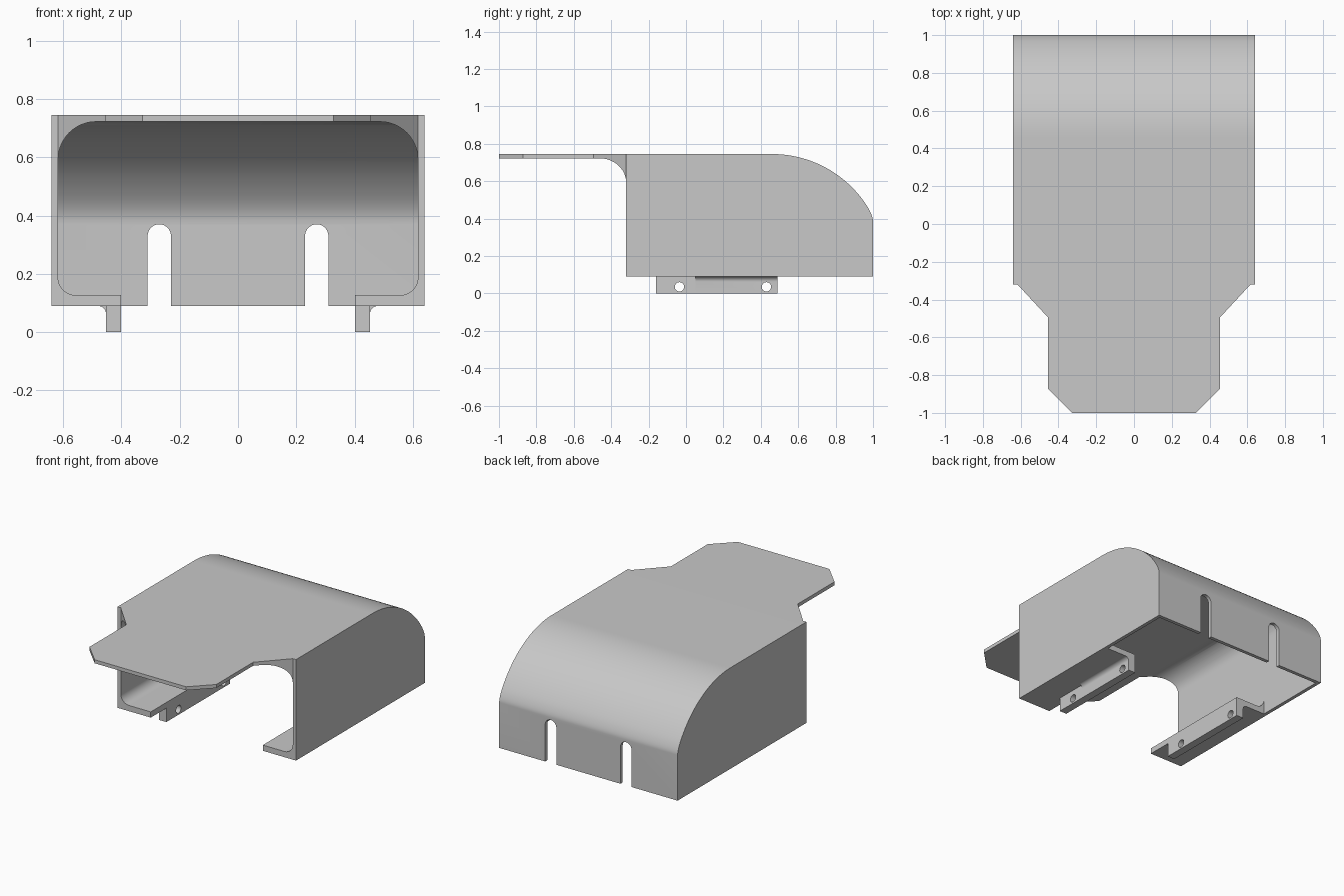
import bpy, bmesh
from math import sin, cos, pi, radians

if "Cube" in bpy.data.objects:
    bpy.data.objects.remove(bpy.data.objects["Cube"])

grey = bpy.data.materials.new("light_grey")
grey.use_nodes = True
grey.diffuse_color = (0.58, 0.58, 0.58, 1)
grey.node_tree.nodes["Principled BSDF"].inputs["Base Color"].default_value = grey.diffuse_color


def arc(cu, cv, r, start, end, steps=12):
    angles = [radians(start + (end - start) * i / steps) for i in range(steps + 1)]
    return [(cu + r * cos(a), cv + r * sin(a)) for a in angles]


def blend(p, c, q, steps=6):
    """Rounded corner from p to q, pulled towards c."""
    ts = [i / steps for i in range(1, steps + 1)]
    return [tuple((1 - t) ** 2 * a + 2 * t * (1 - t) * b + t * t * d
                  for a, b, d in zip(p, c, q)) for t in ts]


def prism(name, points, axis, lo, hi):
    """Extrude a flat profile along x, y or z."""
    place = {"x": lambda u, v, w: (w, u, v),
             "y": lambda u, v, w: (u, w, v),
             "z": lambda u, v, w: (u, v, w)}[axis]
    bm = bmesh.new()
    rings = [[bm.verts.new(place(u, v, w)) for u, v in points] for w in (lo, hi)]
    for ring in rings:
        bm.faces.new(ring)
    n = len(points)
    for i in range(n):
        j = (i + 1) % n
        bm.faces.new((rings[0][i], rings[0][j], rings[1][j], rings[1][i]))
    bmesh.ops.recalc_face_normals(bm, faces=bm.faces)
    mesh = bpy.data.meshes.new(name)
    bm.to_mesh(mesh)
    bm.free()
    mesh.materials.append(grey)
    obj = bpy.data.objects.new(name, mesh)
    bpy.context.collection.objects.link(obj)
    return obj


def select(obj):
    bpy.ops.object.select_all(action="DESELECT")
    obj.select_set(True)
    bpy.context.view_layer.objects.active = obj


def boolean(obj, tool, operation="DIFFERENCE"):
    mod = obj.modifiers.new("cut", "BOOLEAN")
    mod.operation, mod.object, mod.solver = operation, tool, "EXACT"
    select(obj)
    bpy.ops.object.modifier_apply(modifier=mod.name)
    bpy.data.objects.remove(tool)


def finish(obj):
    select(obj)
    bpy.ops.object.shade_smooth_by_angle(angle=radians(25))


def mirrored(half):
    return half + [(-u, v) for u, v in reversed(half)]


HALF, WALL, TOP, BASE = 0.64, 0.023, 0.745, 0.09
FRONT = -0.32
INNER = HALF - WALL


def side_profile(radius, back, end_angle, end_z, bottom, front):
    """Flat top rolling down over a big arc into the back wall."""
    roll = arc(0.46, 0.142, radius, 90, end_angle, 28)
    corner = blend(roll[-1], (back, 0.41), (back, end_z))
    return [(front, bottom), (front, 0.142 + radius)] + roll + corner + [(back, bottom)]


# Hood: outer block, hollowed, then trimmed to the plan outline
hood = prism("hood", side_profile(0.603, 1.0, 31.5, 0.385, BASE, -1.0), "x", -HALF, HALF)

cavity = prism("cavity", side_profile(0.58, 1 - WALL, 33, 0.37, -0.2, -1.3), "x", -0.8, 0.8)
r = 0.13
rounded = [(INNER, -0.3)] + arc(INNER - r, TOP - WALL - r, r, 0, 90)
boolean(cavity, prism("cavity_section", mirrored(rounded), "y", -1.4, 1.2), "INTERSECT")
boolean(hood, cavity)

plan = [(HALF + 0.1, 1.1), (HALF + 0.1, FRONT), (0.617, FRONT),
        (0.455, -0.495), (0.455, -0.872), (0.328, -1.0), (0.328, -1.1)]
boolean(hood, prism("plan_outline", mirrored(plan), "z", -0.5, 1.2), "INTERSECT")

# Round-topped slots in the back wall
for x in (-0.27, 0.27):
    slot = [(x + 0.04, 0)] + arc(x, 0.33, 0.04, 0, 180, 16) + [(x - 0.04, 0)]
    boolean(hood, prism("slot", slot, "y", 0.9, 1.1))
finish(hood)

# Mounting rails: inner shelf plus a drilled leg on each side
for side, label in ((1, "left"), (-1, "right")):
    flip = lambda pts: [(side * u, v) for u, v in pts]
    shelf = [(0.402, BASE), (0.402, 0.127)] + arc(0.557, 0.187, 0.06, 270, 360) + [(INNER + 0.002, 0.187), (INNER + 0.002, BASE)]
    finish(prism(label + "_shelf", flip(shelf), "y", FRONT, 0.49))

    front_leg = [(0.402, 0), (0.402, 0.1), (0.453, 0.1), (0.453, 0)]
    back_leg = [(0.402, 0), (0.402, 0.1), (0.48, 0.1)] + arc(0.48, 0.063, 0.027, 90, 180, 8) + [(0.453, 0)]
    for name, pts, y0, y1, hole_y in (("front", front_leg, -0.16, 0.05, -0.035),
                                      ("back", back_leg, 0.05, 0.49, 0.43)):
        leg = prism(f"{label}_{name}_leg", flip(pts), "y", y0, y1)
        hole = arc(hole_y, 0.035, 0.025, 0, 345, 23)
        boolean(leg, prism("hole", hole, "x", -0.8, 0.8))
        finish(leg)
